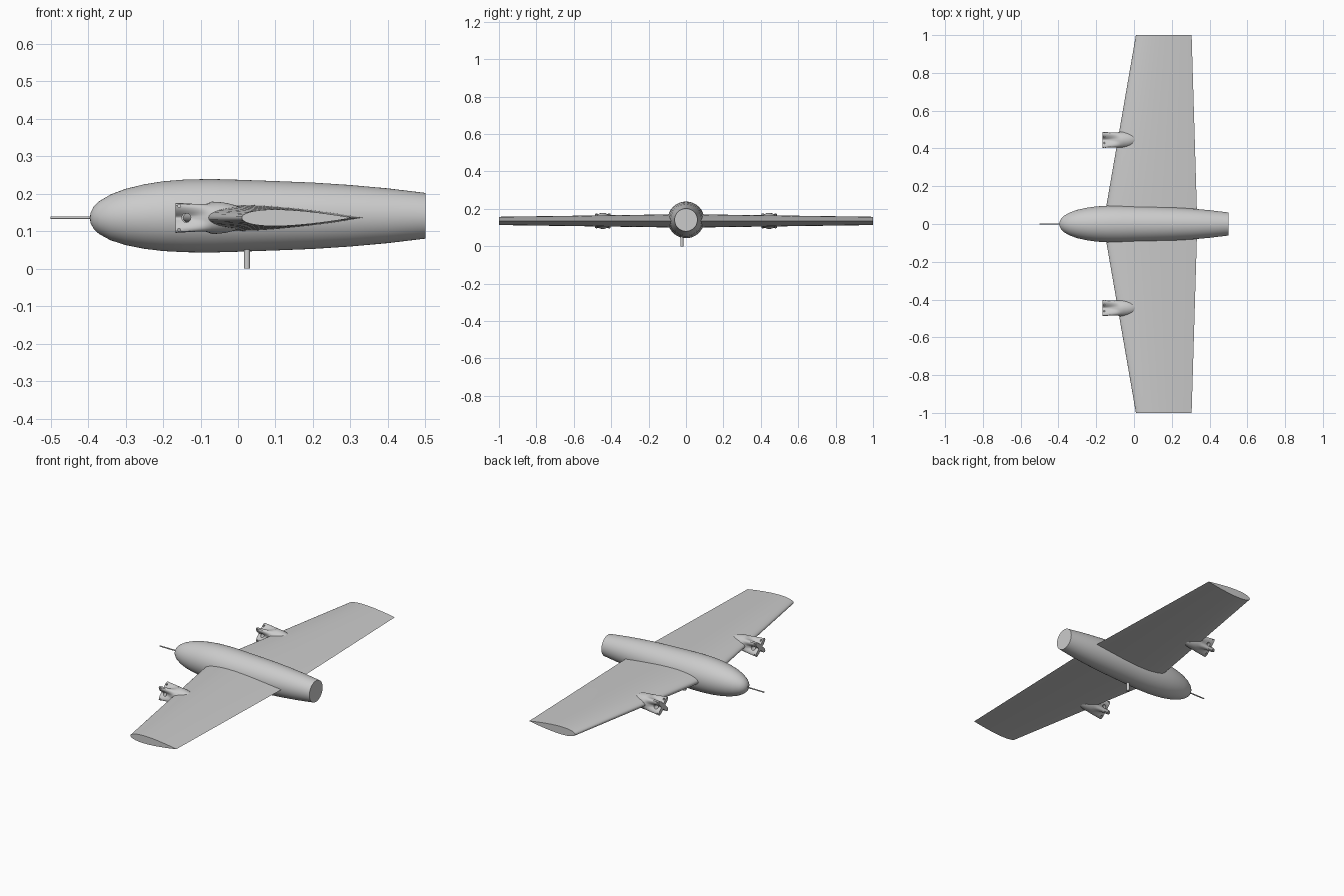
import bpy, bmesh, math
from mathutils import Matrix, Vector

cube = bpy.data.objects.get("Cube")
if cube:
    bpy.data.objects.remove(cube, do_unlink=True)

grey = bpy.data.materials.new("light grey")
grey.use_nodes = True
colour = (0.6, 0.6, 0.6, 1)
grey.diffuse_color = colour
grey.node_tree.nodes["Principled BSDF"].inputs["Base Color"].default_value = colour


def add_object(name, bm):
    bmesh.ops.recalc_face_normals(bm, faces=bm.faces[:])
    mesh = bpy.data.meshes.new(name)
    bm.to_mesh(mesh)
    bm.free()
    mesh.materials.append(grey)
    ob = bpy.data.objects.new(name, mesh)
    bpy.context.collection.objects.link(ob)
    return ob


def smooth(ob, angle=35):
    bpy.ops.object.select_all(action='DESELECT')
    ob.select_set(True)
    bpy.context.view_layer.objects.active = ob
    bpy.ops.object.shade_smooth_by_angle(angle=math.radians(angle))


def loft(name, rings):
    """Skin closed rings of points and cap both ends."""
    bm = bmesh.new()
    loops = [[bm.verts.new(p) for p in ring] for ring in rings]
    n = len(loops[0])
    for a, b in zip(loops, loops[1:]):
        for i in range(n):
            j = (i + 1) % n
            bm.faces.new((a[i], a[j], b[j], b[i]))
    bm.faces.new(loops[0])
    bm.faces.new(loops[-1])
    return add_object(name, bm)


def add_rod(bm, start, end, radius, sides=20):
    a, b = Vector(start), Vector(end)
    turn = (b - a).to_track_quat('Z', 'Y').to_matrix().to_4x4()
    bmesh.ops.create_cone(bm, cap_ends=True, segments=sides, radius1=radius, radius2=radius,
                          depth=(b - a).length, matrix=Matrix.Translation((a + b) / 2) @ turn)


def rod(name, start, end, radius):
    bm = bmesh.new()
    add_rod(bm, start, end, radius)
    smooth(add_object(name, bm))


# Fuselage: round sections with a blunt nose and a cut-off tail
SIDES = 64
profile = [(-0.395, 0.004), (-0.393, 0.014), (-0.385, 0.03), (-0.37, 0.044), (-0.34, 0.061),
           (-0.3, 0.075), (-0.25, 0.086), (-0.2, 0.093), (-0.14, 0.097), (-0.07, 0.098),
           (0, 0.096), (0.1, 0.0925), (0.2, 0.0885), (0.3, 0.082), (0.4, 0.073), (0.5, 0.061)]


def fuselage_ring(x, r):
    z = 0.141 - 0.006 * max(0, (-0.1 - x) / 0.3) ** 1.5
    return [(x, r * math.cos(t), z + r * math.sin(t))
            for t in (math.tau * i / SIDES for i in range(SIDES))]


smooth(loft("fuselage", [fuselage_ring(x, r) for x, r in profile]))

# Wing: tapered symmetric airfoil from tip to tip
WING_Z = 0.1355
STEPS = 24


def airfoil(y, lead, trail, thick=0.15):
    def half(c):
        return 5 * thick * (0.2969 * math.sqrt(c) - 0.126 * c - 0.3516 * c * c
                            + 0.2843 * c ** 3 - 0.1036 * c ** 4)
    chord = trail - lead
    stations = [(1 - math.cos(math.pi * i / STEPS)) / 2 for i in range(STEPS + 1)]
    outline = [(c, half(c)) for c in reversed(stations)]
    outline += [(c, -half(c)) for c in stations[1:-1]]
    return [(lead + chord * c, y, WING_Z + chord * h) for c, h in outline]


smooth(loft("wing", [airfoil(-1, 0.01, 0.305), airfoil(0, -0.163, 0.335, 0.145),
                     airfoil(1, 0.01, 0.305)]), 40)


# Engine pods: four-lobed mount at the front blending into a rounded tail
def pod_ring(x, y):
    points = []
    for i in range(SIDES):
        t = math.tau * i / SIDES
        if x < -0.07:
            fade = ((-0.07 - x) / 0.097) ** 0.8
            star = 0.017 + 0.037 * abs(math.sin(2 * t)) ** 3
            r = 0.043 + (star - 0.043) * fade
        else:
            r = 0.043 * math.sqrt(max(0.002, 1 - ((x + 0.07) / 0.098) ** 2))
        points.append((x, y + 1.06 * r * math.cos(t), WING_Z + r * math.sin(t)))
    return points


for side, label in ((1, "left"), (-1, "right")):
    y = 0.445 * side
    front = [-0.167 + 0.097 * i / 8 for i in range(8)]
    back = [-0.07 + 0.098 * math.sin(math.pi / 2 * i / 10) for i in range(11)]
    pod = loft(label + "_engine_pod", [pod_ring(x, y) for x in front + back])

    # Cross-drilled mounting holes
    bm = bmesh.new()
    for x, dz, r in ((-0.138, 0, 0.012), (-0.157, 0.032, 0.004), (-0.157, -0.032, 0.004)):
        add_rod(bm, (x, y - 0.1, WING_Z + dz), (x, y + 0.1, WING_Z + dz), r)
    cutter = add_object(label + "_hole_cutter", bm)
    cutter.hide_render = True
    drill = pod.modifiers.new("drill", 'BOOLEAN')
    drill.operation = 'DIFFERENCE'
    drill.solver = 'EXACT'
    drill.object = cutter
    smooth(pod)
    bpy.ops.object.modifier_apply(modifier=drill.name)
    bpy.data.objects.remove(cutter, do_unlink=True)

# Nose probe and belly post
rod("nose_probe", (-0.5, 0, 0.136), (-0.38, 0, 0.136), 0.0035)
rod("belly_post", (0.024, -0.022, 0), (0.024, -0.022, 0.07), 0.0085)
